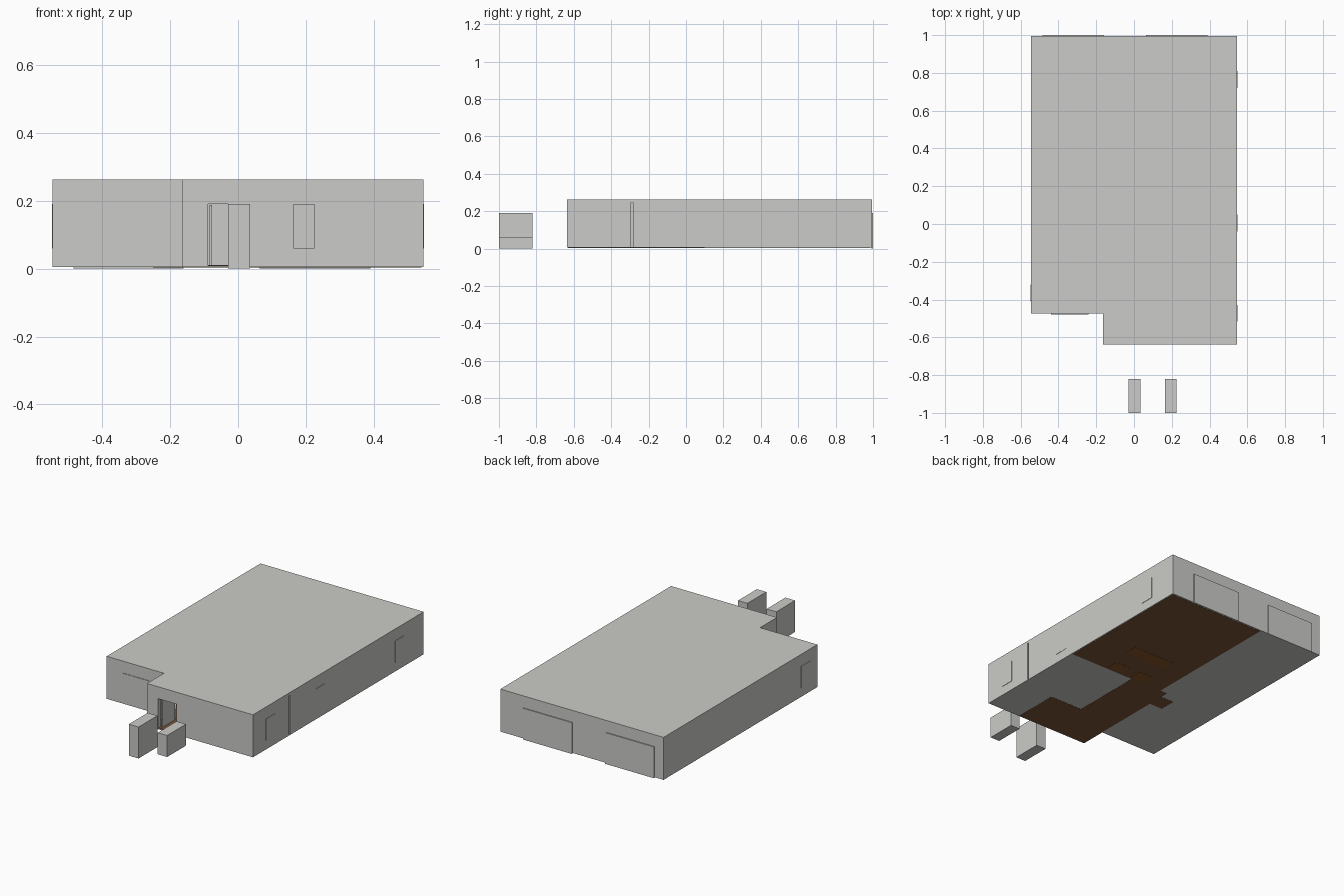
import bpy, bmesh

if "Cube" in bpy.data.objects:
    bpy.data.objects.remove(bpy.data.objects["Cube"])

def material(name, color):
    m = bpy.data.materials.new(name)
    m.diffuse_color = (*color, 1)
    m.use_nodes = True
    m.node_tree.nodes["Principled BSDF"].inputs["Base Color"].default_value = m.diffuse_color
    return m

grey = material("plaster grey", (0.6, 0.6, 0.58))
brown = material("wood brown", (0.2, 0.09, 0.04))
orange = material("light wood", (0.25, 0.09, 0.02))

def box(name, x, y, z, mat=grey):
    """Box from (min, max) pairs on each axis."""
    bm = bmesh.new()
    bmesh.ops.create_cube(bm, size=1)
    for v in bm.verts:
        v.co = [(r[0] + r[1]) / 2 + c * (r[1] - r[0]) for r, c in zip((x, y, z), v.co)]
    me = bpy.data.meshes.new(name)
    bm.to_mesh(me)
    bm.free()
    ob = bpy.data.objects.new(name, me)
    bpy.context.collection.objects.link(ob)
    me.materials.append(mat)
    return ob

def prism(name, outline, z0, z1):
    """Extruded floor plan."""
    bm = bmesh.new()
    f = bm.faces.new([bm.verts.new((x, y, z0)) for x, y in outline])
    r = bmesh.ops.extrude_face_region(bm, geom=[f])
    for v in r["geom"]:
        if isinstance(v, bmesh.types.BMVert):
            v.co.z = z1
    bmesh.ops.recalc_face_normals(bm, faces=bm.faces)
    me = bpy.data.meshes.new(name)
    bm.to_mesh(me)
    bm.free()
    me.materials.append(grey)
    bpy.context.collection.objects.link(bpy.data.objects.new(name, me))

L, R, F, B, N, NX = -0.546, 0.546, -0.637, 0.994, -0.475, -0.163
T, Z0, Z1 = 0.025, 0.005, 0.262
ZR = Z1 - 0.015
plan = [(NX, F), (R, F), (R, B), (L, B), (L, N), (NX, N)]

# roof and base slabs
prism("roof", plan, ZR, Z1)
prism("base_slab", plan, Z0, Z0 + 0.004)

# outer walls, with the doorway and the narrow joint left open
wz = (Z0 + 0.004, ZR)
box("left_wall", (L, L + T), (N, B), wz)
box("back_wall", (L + T, R - T), (B - T, B), wz)
box("right_wall_rear", (R - T, R), (-0.283, B), wz)
box("right_wall_front", (R - T, R), (F, -0.293), wz)
box("joint_backing", (R - T - 0.01, R - T), (-0.31, -0.27), wz)
box("porch_wall", (L + T, NX), (N, N + T), wz)
box("porch_side_wall", (NX, NX + T), (F, N + T), wz)
box("front_wall_left", (NX + T, -0.088), (F, F + T), wz)
box("front_wall_right", (0.035, R - T), (F, F + T), wz)
box("door_header", (-0.088, 0.035), (F, F + T), (0.19, ZR))

# open front door and inner partitions
box("front_door", (-0.084, -0.076), (F + T, F + T + 0.12), (0.01, 0.188))
box("hall_wall_back", (NX, 0.30), (-0.36, -0.34), wz)
box("hall_wall_right", (0.30, 0.32), (F + T, -0.34), wz)
box("middle_wall", (L + T, R - T), (0.09, 0.11), wz)

# wooden floors, seen inside and from below
floors = [((-0.11, 0.54), (0.10, 0.985)), ((NX + 0.003, 0.10), (-0.35, 0.10)),
          ((NX + 0.003, 0.32), (F + 0.006, -0.35)), ((-0.25, NX + 0.003), (-0.05, 0.05))]
for i, (x, y) in enumerate(floors):
    box(f"wood_floor_{i}", x, y, (0.004, 0.011), brown)

# furniture bases showing through the floor
for i, (x, y) in enumerate([((0.04, 0.32), (0.31, 0.39)), ((0.19, 0.29), (0.11, 0.19)),
                            ((0.02, 0.12), (0.11, 0.19))]):
    box(f"furniture_base_{i}", x, y, (0.003, 0.06), orange)

# window plates
wh = (0.06, 0.19)
for i, y in enumerate([(0.72, 0.81), (-0.04, 0.05), (-0.515, -0.43)]):
    box(f"right_window_{i}", (R - 0.004, R + 0.002), y, wh)
box("left_window", (L - 0.002, L + 0.004), (-0.41, -0.32), wh)
box("porch_window", (-0.44, -0.24), (N - 0.003, N + 0.004), wh)

# sliding doors at the back
for i, x in enumerate([(-0.485, -0.16), (0.064, 0.39)]):
    box(f"back_door_{i}", x, (B - 0.003, 1.0), (0.001, 0.19))

# two free-standing blocks in front
box("front_block_tall", (-0.03, 0.035), (-1, -0.82), (0, 0.19))
box("front_block_raised", (0.163, 0.226), (-1, -0.82), (0.06, 0.19))
